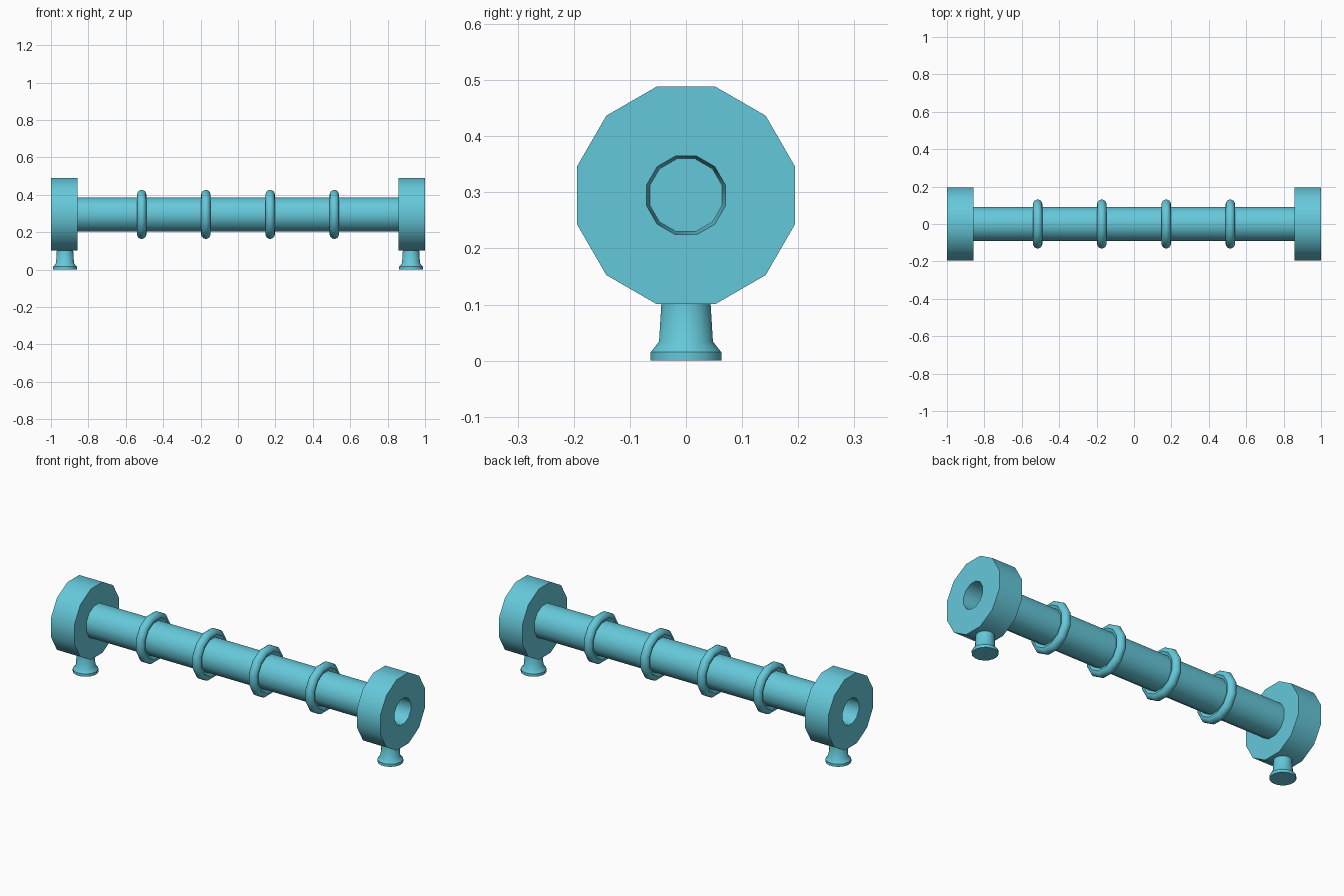
import bpy, bmesh
from math import cos, sin, pi, radians

if "Cube" in bpy.data.objects:
    bpy.data.objects.remove(bpy.data.objects["Cube"])

AXIS_Z = 0.2945   # height of the tube axis


def lathe(name, profile, sides, axis, centre):
    """Revolve (position along axis, flat-to-axis radius) points; ends on the axis are closed."""
    bm = bmesh.new()
    rings = []
    for t, apothem in profile:
        r = apothem / cos(pi / sides)
        ring = []
        for i in range(sides):
            a = 2 * pi * (i + 0.5) / sides
            u, v = r * cos(a), r * sin(a)
            p = (t, u, v) if axis == 'X' else (u, v, t)
            ring.append(bm.verts.new([p[k] + centre[k] for k in range(3)]))
        rings.append(ring)
    for a, b in zip(rings, rings[1:]):
        for i in range(sides):
            j = (i + 1) % sides
            bm.faces.new((a[i], a[j], b[j], b[i]))
    bm.faces.new(rings[0])
    bm.faces.new(rings[-1])
    return finish(name, bm)


def finish(name, bm):
    bmesh.ops.recalc_face_normals(bm, faces=bm.faces)
    me = bpy.data.meshes.new(name)
    bm.to_mesh(me)
    bm.free()
    ob = bpy.data.objects.new(name, me)
    bpy.context.collection.objects.link(ob)
    me.materials.append(teal)
    bpy.ops.object.select_all(action='DESELECT')
    ob.select_set(True)
    bpy.context.view_layer.objects.active = ob
    bpy.ops.object.shade_smooth_by_angle(angle=radians(35))
    return ob


def mirror_x(ob):
    ob.modifiers.new("mirror", 'MIRROR').use_mirror_merge = False


teal = bpy.data.materials.new("teal")
teal.diffuse_color = (0.13, 0.58, 0.70, 1)
teal.use_nodes = True
teal.node_tree.nodes["Principled BSDF"].inputs["Base Color"].default_value = teal.diffuse_color

# Long central tube
lathe("tube", [(-0.865, 0.09), (0.865, 0.09)], 12, 'X', (0, 0, AXIS_Z))

# End flanges with a slightly tapered blind bore
flange = lathe("end_flange",
               [(0.858, 0.08), (0.858, 0.194), (1.0, 0.194), (1.0, 0.07), (0.87, 0.0645)],
               12, 'X', (0, 0, AXIS_Z))
mirror_x(flange)

# Feet with flared bases
foot = lathe("foot",
             [(0, 0.063), (0.015, 0.063), (0.034, 0.048), (0.1, 0.044), (0.13, 0.043)],
             16, 'Z', (0.925, 0, 0))
mirror_x(foot)

# Rounded collar rings along the tube
for n, x in enumerate((-0.515, -0.172, 0.172, 0.515)):
    arc = [(0.025 * cos(pi - pi * k / 8), 0.106 + 0.025 * sin(pi * k / 8)) for k in range(9)]
    lathe(f"collar_ring_{n + 1}",
          [(-0.014, 0.085)] + arc + [(0.014, 0.085)], 12, 'X', (x, 0, AXIS_Z))
